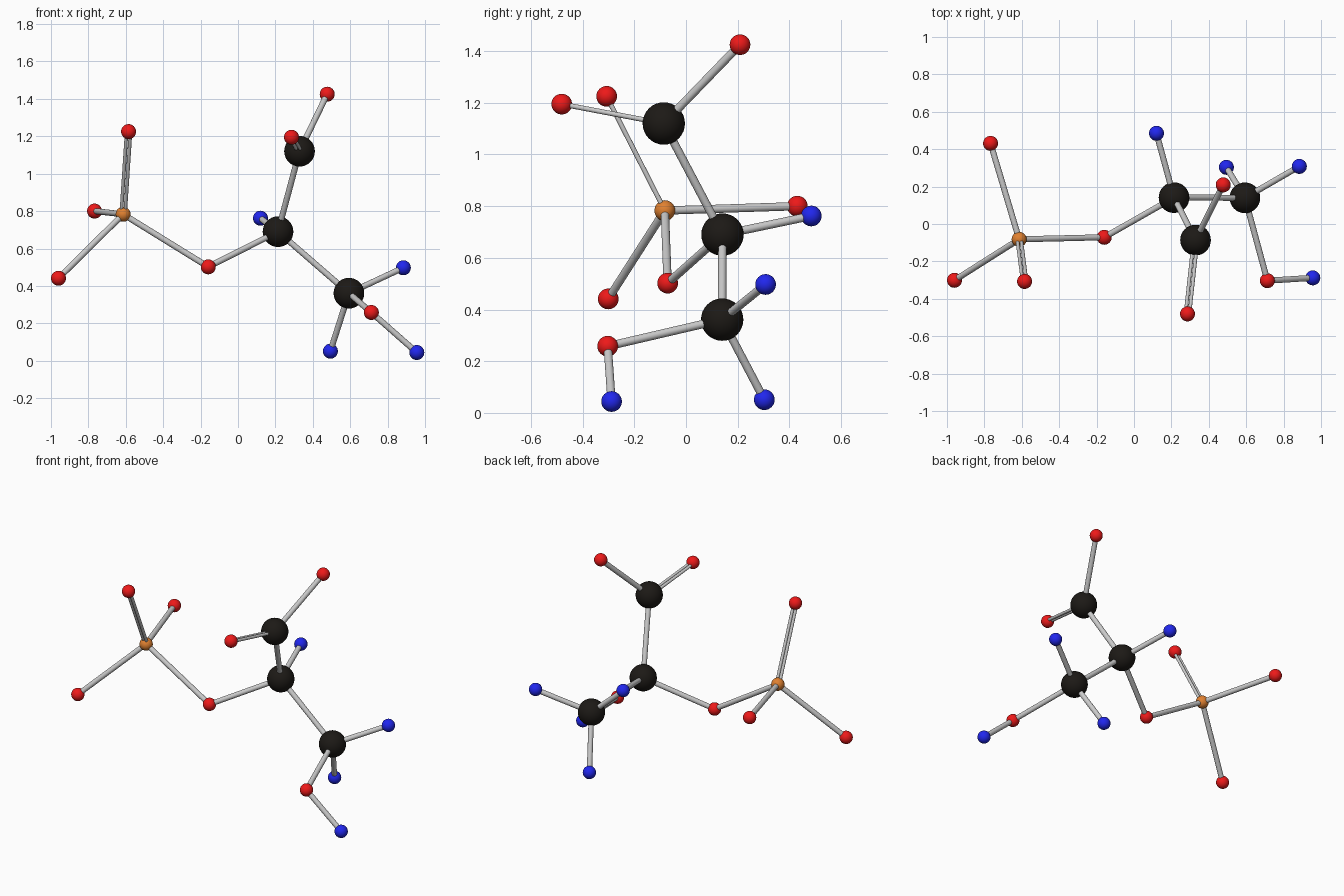
import bpy
from mathutils import Vector

if "Cube" in bpy.data.objects:
    bpy.data.objects.remove(bpy.data.objects["Cube"])


def material(name, rgb):
    m = bpy.data.materials.new(name)
    m.diffuse_color = (*rgb, 1)
    m.use_nodes = True
    m.node_tree.nodes["Principled BSDF"].inputs["Base Color"].default_value = m.diffuse_color
    return m


# Ball styles: material, radius
STYLES = {
    "black": (material("black", (0.012, 0.01, 0.008)), 0.082),
    "red": (material("red", (0.85, 0.01, 0.01)), 0.04),
    "blue": (material("blue", (0.015, 0.02, 0.85)), 0.04),
    "orange": (material("orange", (0.75, 0.22, 0.03)), 0.04),
}

# Ball name: style, centre
BALLS = {
    "hub": ("orange", (-0.614, -0.082, 0.783)),
    "hub_top": ("red", (-0.585, -0.307, 1.225)),
    "hub_back": ("red", (-0.767, 0.431, 0.80)),
    "hub_low": ("red", (-0.96, -0.301, 0.441)),
    "bridge": ("red", (-0.159, -0.071, 0.502)),
    "core_mid": ("black", (0.214, 0.141, 0.69)),
    "core_mid_tip": ("blue", (0.12, 0.485, 0.762)),
    "core_top": ("black", (0.329, -0.086, 1.12)),
    "core_top_back": ("red", (0.477, 0.209, 1.425)),
    "core_top_front": ("red", (0.286, -0.481, 1.195)),
    "core_low": ("black", (0.593, 0.14, 0.361)),
    "core_low_side": ("blue", (0.884, 0.308, 0.497)),
    "core_low_base": ("blue", (0.494, 0.303, 0.051)),
    "arm": ("red", (0.713, -0.303, 0.258)),
    "arm_tip": ("blue", (0.956, -0.288, 0.044)),
}

SINGLE = [
    ("hub", "hub_back"), ("hub", "hub_low"), ("hub", "bridge"),
    ("bridge", "core_mid"), ("core_mid", "core_mid_tip"),
    ("core_mid", "core_top"), ("core_mid", "core_low"),
    ("core_top", "core_top_back"), ("core_low", "core_low_side"),
    ("core_low", "core_low_base"), ("core_low", "arm"), ("arm", "arm_tip"),
]
DOUBLE = [("hub", "hub_top"), ("core_top", "core_top_front")]


def smooth(obj):
    bpy.ops.object.shade_smooth_by_angle()
    return obj


def ball(name, style, centre):
    mat, radius = STYLES[style]
    bpy.ops.mesh.primitive_uv_sphere_add(segments=32, ring_count=16,
                                         radius=radius, location=centre)
    obj = smooth(bpy.context.object)
    obj.name = name + "_ball"
    obj.data.materials.append(mat)


def rod(name, a, b, radius):
    d = b - a
    bpy.ops.mesh.primitive_cylinder_add(vertices=20, radius=radius,
                                        depth=d.length, location=(a + b) / 2)
    obj = smooth(bpy.context.object)
    obj.name = name
    obj.rotation_euler = d.to_track_quat('Z', 'Y').to_euler()


# Balls
for name, (style, centre) in BALLS.items():
    ball(name, style, centre)

# Single rods
for p, q in SINGLE:
    rod(f"rod_{p}_{q}", Vector(BALLS[p][1]), Vector(BALLS[q][1]), 0.016)

# Double rods: two thin rods side by side along x
for p, q in DOUBLE:
    a, b = Vector(BALLS[p][1]), Vector(BALLS[q][1])
    d = (b - a).normalized()
    x = Vector((1, 0, 0))
    side = (x - d * x.dot(d)).normalized() * 0.0105
    for tag, s in (("left", -1), ("right", 1)):
        rod(f"thin_rod_{p}_{q}_{tag}", a + side * s, b + side * s, 0.0095)
